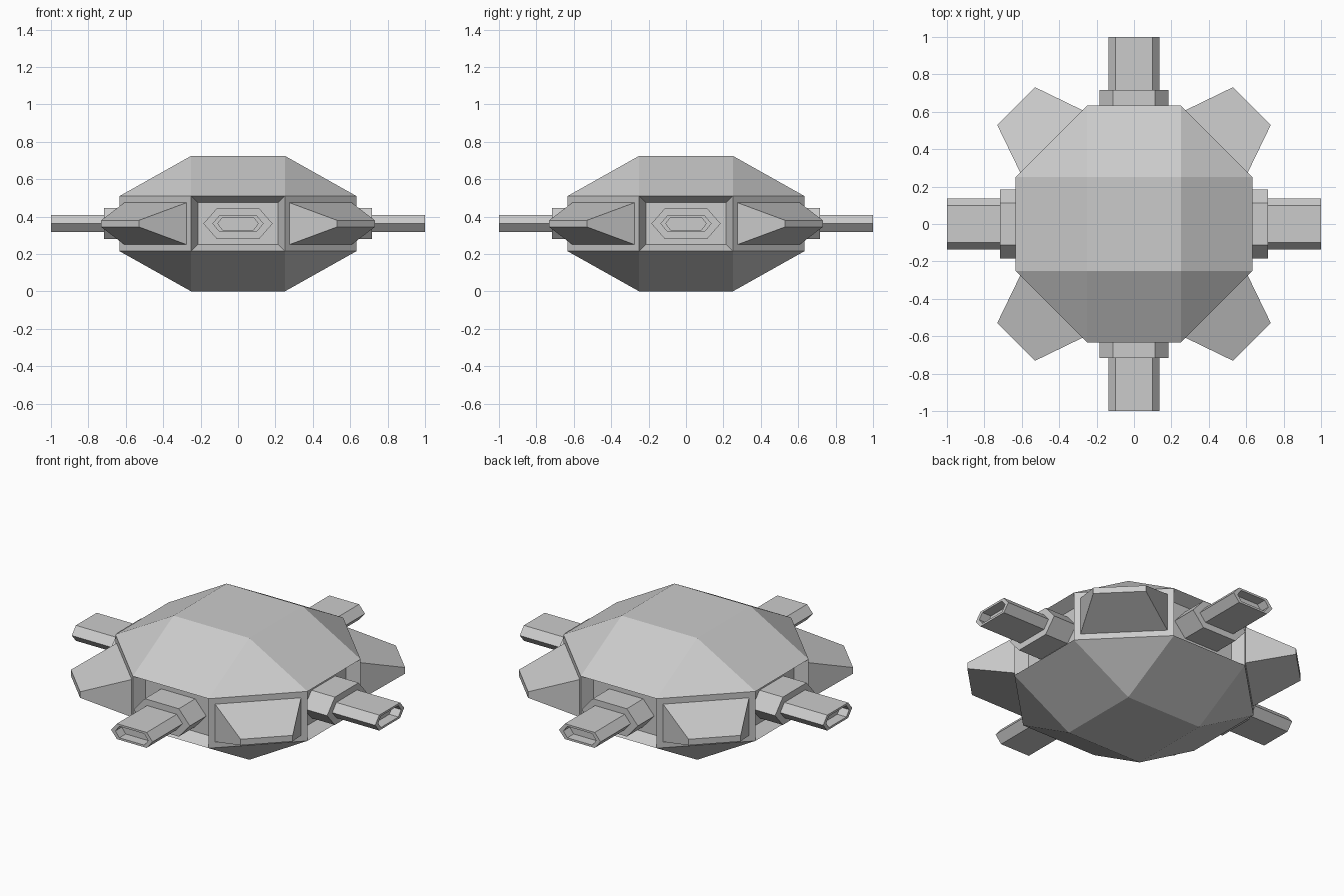
import bpy, bmesh
from math import pi
from mathutils import Vector, Matrix

if "Cube" in bpy.data.objects:
    bpy.data.objects.remove(bpy.data.objects["Cube"])

ZC = 0.3625


def finish(bm, name):
    bmesh.ops.recalc_face_normals(bm, faces=bm.faces[:])
    me = bpy.data.meshes.new(name)
    bm.to_mesh(me)
    bm.free()
    ob = bpy.data.objects.new(name, me)
    bpy.context.collection.objects.link(ob)
    return ob


def build_hull():
    bm = bmesh.new()
    a, b = 0.25, 0.633
    octagon = [(-a, -b), (a, -b), (b, -a), (b, a), (a, b), (-a, b), (-b, a), (-b, -a)]
    square = [(-a, -a), (a, -a), (a, a), (-a, a)]
    low = [bm.verts.new((x, y, 0.215)) for x, y in octagon]
    high = [bm.verts.new((x, y, 0.51)) for x, y in octagon]
    # belt: even faces face along the axes, odd faces face the diagonals
    axis, diag = [], []
    for i in range(8):
        j = (i + 1) % 8
        f = bm.faces.new((low[i], low[j], high[j], high[i]))
        (diag if i % 2 else axis).append(f)
    # top and bottom caps: square, four sloped quads, four corner triangles
    for ring, z in ((low, 0.0), (high, 0.725)):
        cap = [bm.verts.new((x, y, z)) for x, y in square]
        bm.faces.new(cap)
        for k in range(4):
            n = (k + 1) % 4
            bm.faces.new((ring[2 * k], ring[2 * k + 1], cap[n], cap[k]))
            bm.faces.new((ring[2 * k + 1], ring[(2 * k + 2) % 8], cap[n]))
    bmesh.ops.recalc_face_normals(bm, faces=bm.faces[:])
    # tapered recesses behind the barrels
    bmesh.ops.inset_individual(bm, faces=axis, thickness=0.05, depth=-0.07)
    # framed wedge fins on the diagonals
    bmesh.ops.inset_individual(bm, faces=diag, thickness=0.05, depth=0)
    fins = bmesh.ops.extrude_discrete_faces(bm, faces=diag)["faces"]
    for f in fins:
        out = f.normal.copy()
        c = f.calc_center_median()
        n = Vector((c.x, c.y, 0)).normalized()
        side = Vector((-n.y, n.x, 0))
        for v in f.verts:
            s = 1 if (v.co - c).dot(side) > 0 else -1
            t = 1 if v.co.z > c.z else -1
            v.co = n * 0.891 + side * (0.143 * s) + Vector((0, 0, ZC + 0.018 * t))
    return finish(bm, "hull")


def hex_loop(bm, y, tip, flat, h):
    pts = [(-tip, 0), (-flat, -h), (flat, -h), (tip, 0), (flat, h), (-flat, h)]
    return [bm.verts.new((x, y, z)) for x, z in pts]


def hex_loft(name, sections, turn):
    bm = bmesh.new()
    loops = [hex_loop(bm, *s) for s in sections]
    for p, q in zip(loops, loops[1:]):
        for i in range(6):
            j = (i + 1) % 6
            bm.faces.new((p[i], p[j], q[j], q[i]))
    bm.faces.new(loops[0])
    bm.faces.new(loops[-1])
    bm.transform(Matrix.Translation((0, 0, ZC)) @ Matrix.Rotation(turn, 4, 'Z'))
    return finish(bm, name)


build_hull()
for k, side in enumerate(("front", "right", "back", "left")):
    turn = k * pi / 2
    # barrel collar
    hex_loft(side + "_collar", [(-0.55, 0.185, 0.112, 0.083),
                                (-0.717, 0.185, 0.112, 0.083)], turn)
    # barrel with hollow muzzle
    hex_loft(side + "_barrel", [(-0.70, 0.137, 0.098, 0.046),
                                (-1.0, 0.137, 0.098, 0.046),
                                (-1.0, 0.108, 0.082, 0.034),
                                (-0.94, 0.108, 0.082, 0.034)], turn)
